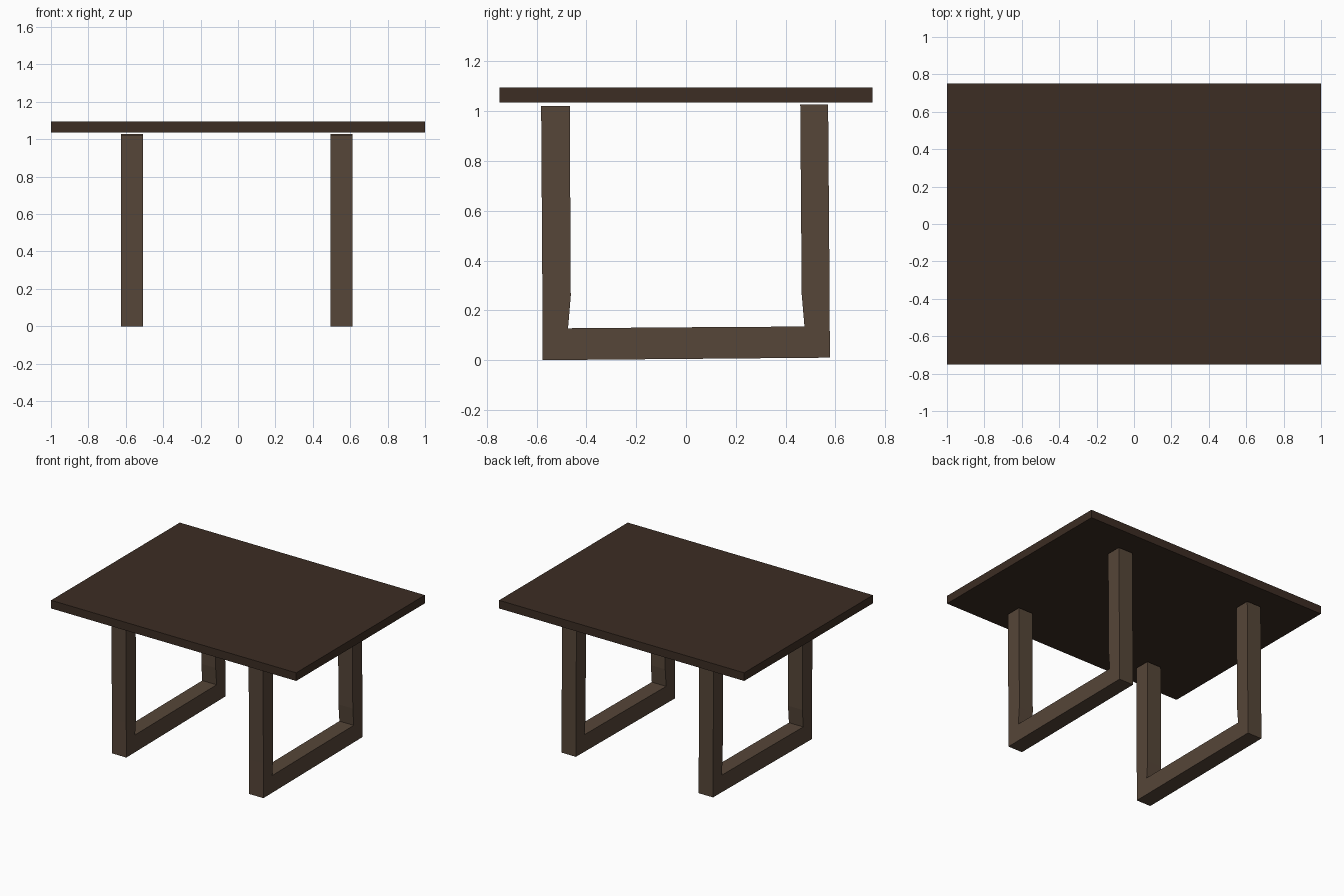
import bpy, bmesh

if "Cube" in bpy.data.objects:
    bpy.data.objects.remove(bpy.data.objects["Cube"])


def material(name, rgb):
    m = bpy.data.materials.new(name)
    m.diffuse_color = (*rgb, 1)
    m.use_nodes = True
    m.node_tree.nodes["Principled BSDF"].inputs["Base Color"].default_value = m.diffuse_color
    return m


def add_object(name, bm, mat):
    bmesh.ops.recalc_face_normals(bm, faces=bm.faces)
    mesh = bpy.data.meshes.new(name)
    bm.to_mesh(mesh)
    bm.free()
    mesh.materials.append(mat)
    obj = bpy.data.objects.new(name, mesh)
    bpy.context.collection.objects.link(obj)
    return obj


top_mat = material("dark_wood", (0.045, 0.026, 0.017))
leg_mat = material("brown_wood", (0.093, 0.061, 0.040))

# Table top: flat slab
bm = bmesh.new()
bmesh.ops.create_cube(bm, size=1)
bmesh.ops.scale(bm, vec=(2.0, 1.5, 0.06), verts=bm.verts)
bmesh.ops.translate(bm, vec=(0, 0, 1.065), verts=bm.verts)
add_object("table_top", bm, top_mat)

# U-shaped leg path: (outer y, outer z, inner y, inner z) per section
SECTIONS = [
    (-0.582, 1.024, -0.467, 1.024),
    (-0.577, 0.260, -0.463, 0.260),
    (-0.576, 0.002, -0.474, 0.130),
    (0.000, 0.007, 0.000, 0.134),
    (0.578, 0.012, 0.476, 0.137),
    (0.577, 0.265, 0.465, 0.265),
    (0.571, 1.030, 0.459, 1.030),
]


def leg_frame(name, x0, x1):
    """Sweep a rectangular beam through the U-shaped sections."""
    bm = bmesh.new()
    rings = [[bm.verts.new(p) for p in ((x0, oy, oz), (x1, oy, oz),
                                        (x1, iy, iz), (x0, iy, iz))]
             for oy, oz, iy, iz in SECTIONS]
    for a, b in zip(rings, rings[1:]):
        for i in range(4):
            j = (i + 1) % 4
            bm.faces.new((a[i], a[j], b[j], b[i]))
    bm.faces.new(rings[0])
    bm.faces.new(rings[-1])
    # rest the lowest corner on the floor
    low = min(v.co.z for v in bm.verts)
    bmesh.ops.translate(bm, vec=(0, 0, -low), verts=bm.verts)
    return add_object(name, bm, leg_mat)


leg_frame("left_leg_frame", -0.625, -0.508)
leg_frame("right_leg_frame", 0.494, 0.611)
